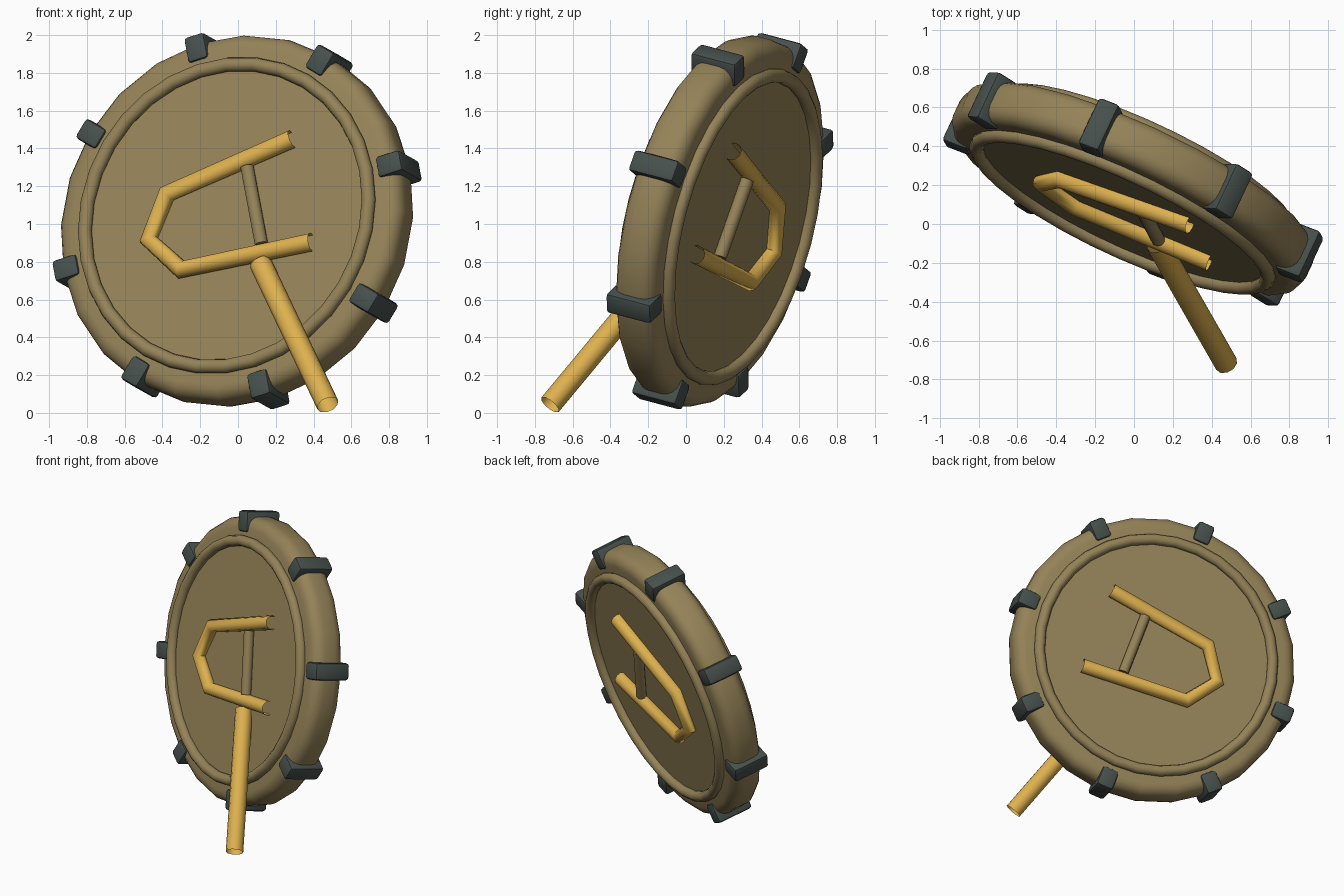
import bpy, bmesh, math
from mathutils import Matrix, Vector

if "Cube" in bpy.data.objects:
    bpy.data.objects.remove(bpy.data.objects["Cube"])


def material(name, rgb):
    m = bpy.data.materials.new(name)
    m.diffuse_color = (*rgb, 1)
    m.use_nodes = True
    m.node_tree.nodes["Principled BSDF"].inputs["Base Color"].default_value = m.diffuse_color
    return m


TAN = material("tan_metal", (0.30, 0.226, 0.098))
DARK = material("dark_slate", (0.061, 0.08, 0.072))
GOLD = material("gold", (0.73, 0.44, 0.078))

# Tilted local frame: local z is the face direction, local x the handle axis
n = Vector((-0.413, -0.880, 0.233)).normalized()
u = Vector((-n.y, n.x, 0)).normalized()
v = n.cross(u)
turn = math.radians(17.2)
e1 = u * math.cos(turn) + v * math.sin(turn)
e2 = n.cross(e1)
FRAME = Matrix((e1, e2, n)).transposed().to_4x4()
FRAME.translation = (-0.005, 0.18, 1.015)


def finish(obj, mat, frame=True, angle=40):
    if frame:
        obj.data.transform(FRAME)
    obj.data.materials.clear()
    obj.data.materials.append(mat)
    bpy.ops.object.select_all(action='DESELECT')
    obj.select_set(True)
    bpy.context.view_layer.objects.active = obj
    bpy.ops.object.shade_smooth_by_angle(angle=math.radians(angle))
    return obj


def from_bmesh(bm, name):
    bmesh.ops.recalc_face_normals(bm, faces=bm.faces)
    me = bpy.data.meshes.new(name)
    bm.to_mesh(me)
    bm.free()
    obj = bpy.data.objects.new(name, me)
    bpy.context.collection.objects.link(obj)
    return obj


def revolve(name, profile, steps, closed=False):
    bm = bmesh.new()
    vs = [bm.verts.new((r, 0, z)) for r, z in profile]
    pairs = list(zip(vs, vs[1:] + ([vs[0]] if closed else [])))
    edges = [bm.edges.new(p) for p in pairs]
    bmesh.ops.spin(bm, geom=vs + edges, axis=(0, 0, 1), cent=(0, 0, 0),
                   steps=steps, angle=math.tau, use_merge=False)
    bmesh.ops.remove_doubles(bm, verts=bm.verts, dist=1e-4)
    return from_bmesh(bm, name)


def tube(name, points, radius, mat, caps=False, frame=True):
    cu = bpy.data.curves.new(name, 'CURVE')
    cu.dimensions = '3D'
    cu.bevel_depth = radius
    cu.bevel_resolution = 3
    cu.use_fill_caps = caps
    sp = cu.splines.new('POLY')
    sp.points.add(len(points) - 1)
    for p, co in zip(sp.points, points):
        p.co = (*co, 1)
    obj = bpy.data.objects.new(name, cu)
    bpy.context.collection.objects.link(obj)
    bpy.ops.object.select_all(action='DESELECT')
    obj.select_set(True)
    bpy.context.view_layer.objects.active = obj
    bpy.ops.object.convert(target='MESH')
    return finish(bpy.context.object, mat, frame, 50)


# Disc body with a rounded rim
R, H, B = 1.0, 0.12, 0.08
profile = [(0, H), (0.8, H)]
for s in (1, -1):
    for i in range(5):
        a = math.pi / 8 * (i if s < 0 else 4 - i) * s
        profile.append((R - B + B * math.cos(a), s * (H - B) + B * math.sin(a)))
profile += [(0.8, -H), (0, -H)]
finish(revolve("disc_body", profile, 24), TAN)

# Outer clamps
for k in range(8):
    bm = bmesh.new()
    bmesh.ops.create_cube(bm, size=1)
    bmesh.ops.scale(bm, vec=(0.145, 0.12, 0.27), verts=bm.verts)
    bmesh.ops.bevel(bm, geom=bm.edges[:], offset=0.02, segments=2,
                    profile=0.5, affect='EDGES')
    bmesh.ops.translate(bm, vec=(0.9575, 0, 0), verts=bm.verts)
    bmesh.ops.rotate(bm, matrix=Matrix.Rotation(k * math.pi / 4, 3, 'Z'),
                     verts=bm.verts)
    finish(from_bmesh(bm, f"clamp_{k + 1}"), DARK)

# Raised ring, bent handle and crossbar on both faces
for side, s in (("front", 1), ("back", -1)):
    circle = [(0.825 + 0.038 * math.cos(i * math.tau / 10),
               s * 0.131 + 0.038 * math.sin(i * math.tau / 10)) for i in range(10)]
    finish(revolve(f"{side}_ring", circle, 32, True), TAN, angle=50)
    t = s * 0.14
    tube(f"{side}_handle", [(0.45, 0.294, t), (-0.308, 0.216, t), (-0.458, 0, t),
                            (-0.308, -0.216, t), (0.45, -0.294, t)], 0.05, GOLD)
    tube(f"{side}_crossbar", [(0.17, 0.22, s * 0.148), (0.17, -0.22, s * 0.148)],
         0.036, TAN, caps=True)

# Long lever leaning out of the front face
tube("lever", [(0.12, -0.10, 0.79), (0.475, -0.72, 0.043)], 0.06, GOLD, frame=False)
